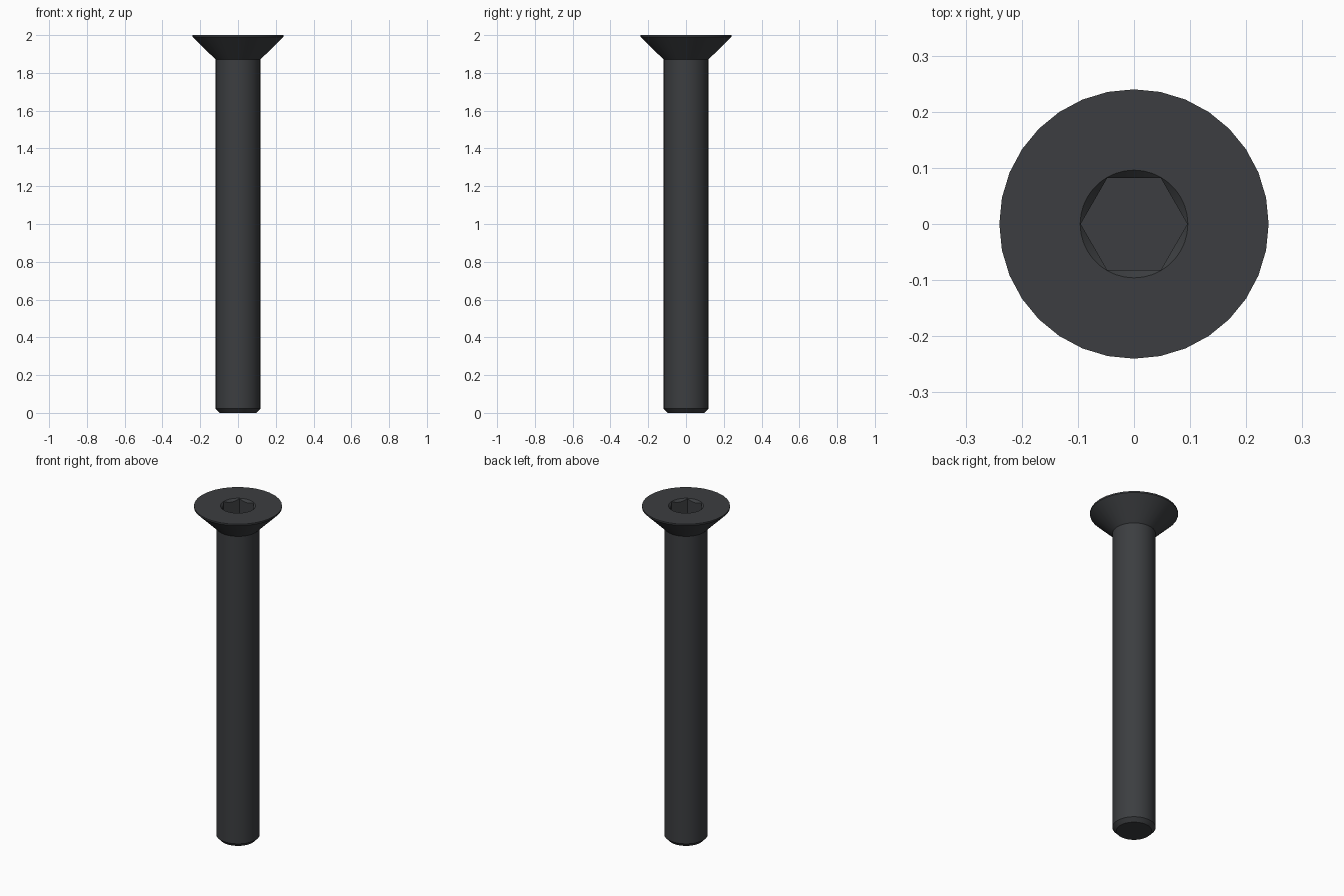
import bpy, bmesh
from math import cos, sin, pi

if "Cube" in bpy.data.objects:
    bpy.data.objects.remove(bpy.data.objects["Cube"])

bm = bmesh.new()
N, M = 32, 36            # sides of the body, points round the socket
HEX_R = 0.095            # socket corner radius


def add_ring(points):
    return [bm.verts.new(p) for p in points]


def circle(r, z, n):
    return add_ring((r * cos(2 * pi * i / n), r * sin(2 * pi * i / n), z) for i in range(n))


def hexagon(z_of_r):
    pts = []
    for i in range(M):
        a = 2 * pi * i / M
        r = HEX_R * cos(pi / 6) / cos(a % (pi / 3) - pi / 6)
        pts.append((r * cos(a), r * sin(a), z_of_r(r)))
    return add_ring(pts)


def skin(lower, upper):
    n = len(lower)
    for i in range(n):
        j = (i + 1) % n
        quad = [lower[i], lower[j], upper[j], upper[i]]
        bm.faces.new(quad)


# Shank with chamfered tip, then countersunk head with thin rim
profile = [(0.097, 0), (0.118, 0.022), (0.118, 1.87), (0.24, 1.991), (0.24, 2)]
rings = [circle(r, z, N) for r, z in profile]
for a, b in zip(rings, rings[1:]):
    skin(a, b)
bm.faces.new(rings[0][::-1])

# Hex socket with a conical lead-in
mouth = circle(HEX_R + 0.001, 2, M)
lead = hexagon(lambda r: 1.999 - (HEX_R - r))
floor = hexagon(lambda r: 1.9)
skin(mouth, lead)
skin(lead, floor)
bm.faces.new(floor)


# Flat top of the head between rim and socket mouth
def loop_edges(ring):
    return [bm.edges.get((ring[i], ring[i - 1])) for i in range(len(ring))]


bmesh.ops.bridge_loops(bm, edges=loop_edges(rings[-1]) + loop_edges(mouth))
bmesh.ops.recalc_face_normals(bm, faces=bm.faces)

mesh = bpy.data.meshes.new("countersunk_screw")
bm.to_mesh(mesh)
bm.free()
screw = bpy.data.objects.new("countersunk_screw", mesh)
bpy.context.collection.objects.link(screw)

# Dark steel finish
steel = bpy.data.materials.new("black_steel")
steel.diffuse_color = (0.045, 0.048, 0.052, 1)
steel.use_nodes = True
steel.node_tree.nodes["Principled BSDF"].inputs["Base Color"].default_value = steel.diffuse_color
mesh.materials.append(steel)

bpy.context.view_layer.objects.active = screw
screw.select_set(True)
bpy.ops.object.shade_smooth_by_angle(angle=pi / 6)
